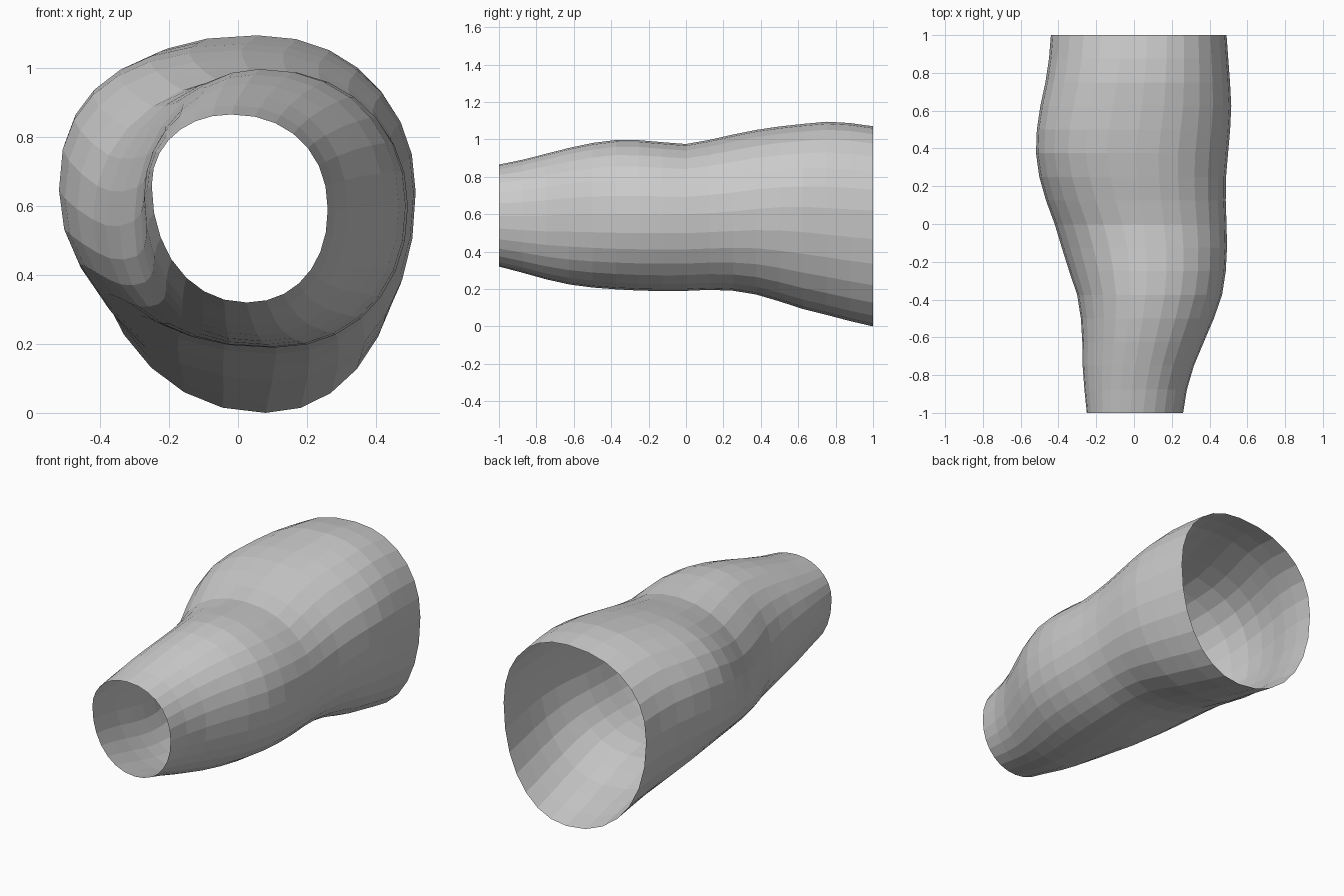
import bpy, bmesh
from math import cos, sin, pi

if "Cube" in bpy.data.objects:
    bpy.data.objects.remove(bpy.data.objects["Cube"])

SIDES, RINGS = 28, 17

# Stations every 0.2 in y: left x, right x, bottom z, top z,
# then x of the top point, x of the bottom point, z of left point, z of right point,
# roundness exponents of the upper-left and lower-left quarters (smaller = fuller)
STATIONS = [
    (-.25, .26, .320, .865, -.02, .025, .66, .59, .96, .96),
    (-.27, .30, .265, .910, .00, .04, .64, .59, .97, .93),
    (-.275, .38, .220, .960, .03, .06, .60, .60, .98, .88),
    (-.295, .46, .200, .995, .06, .08, .56, .60, 1.0, .84),
    (-.36, .49, .190, .993, .07, .10, .54, .60, 1.0, .86),
    (-.42, .49, .190, .975, .05, .11, .56, .60, .96, .90),
    (-.49, .485, .195, 1.015, .02, .11, .61, .61, .88, .94),
    (-.52, .50, .165, 1.055, .01, .11, .65, .63, .82, .95),
    (-.50, .515, .100, 1.080, .04, .10, .66, .64, .83, .95),
    (-.46, .505, .050, 1.095, .06, .09, .65, .63, .86, .95),
    (-.44, .49, .000, 1.070, .07, .08, .63, .62, .88, .95),
]


def station(t):
    """Smooth (Catmull-Rom) interpolation along the stations, t in 0..1."""
    last = len(STATIONS) - 1
    i = min(int(t * last), last - 1)
    u = t * last - i
    a, b, c, d = (STATIONS[max(0, min(last, k))] for k in range(i - 1, i + 3))
    return [0.5 * (2 * q + (r - p) * u + (2 * p - 5 * q + 4 * r - s) * u * u
                   + (3 * q - p - 3 * r + s) * u ** 3) for p, q, r, s in zip(a, b, c, d)]


def section(t, ang):
    """Point of the skewed oval cross-section."""
    xl, xr, zb, zt, xt, xb, zl, zr, e_ul, e_ll = station(t)
    c, s = cos(ang), sin(ang)
    mid_x = xt if s > 0 else xb
    mid_z = zr if c > 0 else zl
    if c > 0:
        e = 0.93
    else:
        e = e_ul if s > 0 else e_ll
    px = mid_x + ((xr if c > 0 else xl) - mid_x) * abs(c) ** e
    pz = mid_z + ((zt if s > 0 else zb) - mid_z) * abs(s) ** e
    return px, pz


# Open sleeve: lofted rings, no caps
bm = bmesh.new()
rings = []
for r in range(RINGS):
    t = r / (RINGS - 1)
    ring = []
    for k in range(SIDES):
        x, z = section(t, 2 * pi * k / SIDES)
        ring.append(bm.verts.new((x, -1 + 2 * t, z)))
    rings.append(ring)
for a, b in zip(rings, rings[1:]):
    for k in range(SIDES):
        n = (k + 1) % SIDES
        bm.faces.new((a[k], a[n], b[n], b[k]))
bmesh.ops.recalc_face_normals(bm, faces=bm.faces)

# Make sure the normals face outward
f = bm.faces[:][0]
mid = f.calc_center_median()
if f.normal.x * mid.x + f.normal.z * (mid.z - 0.6) < 0:
    bmesh.ops.reverse_faces(bm, faces=bm.faces)

mesh = bpy.data.meshes.new("sleeve")
bm.to_mesh(mesh)
bm.free()
obj = bpy.data.objects.new("sleeve", mesh)
bpy.context.collection.objects.link(obj)
